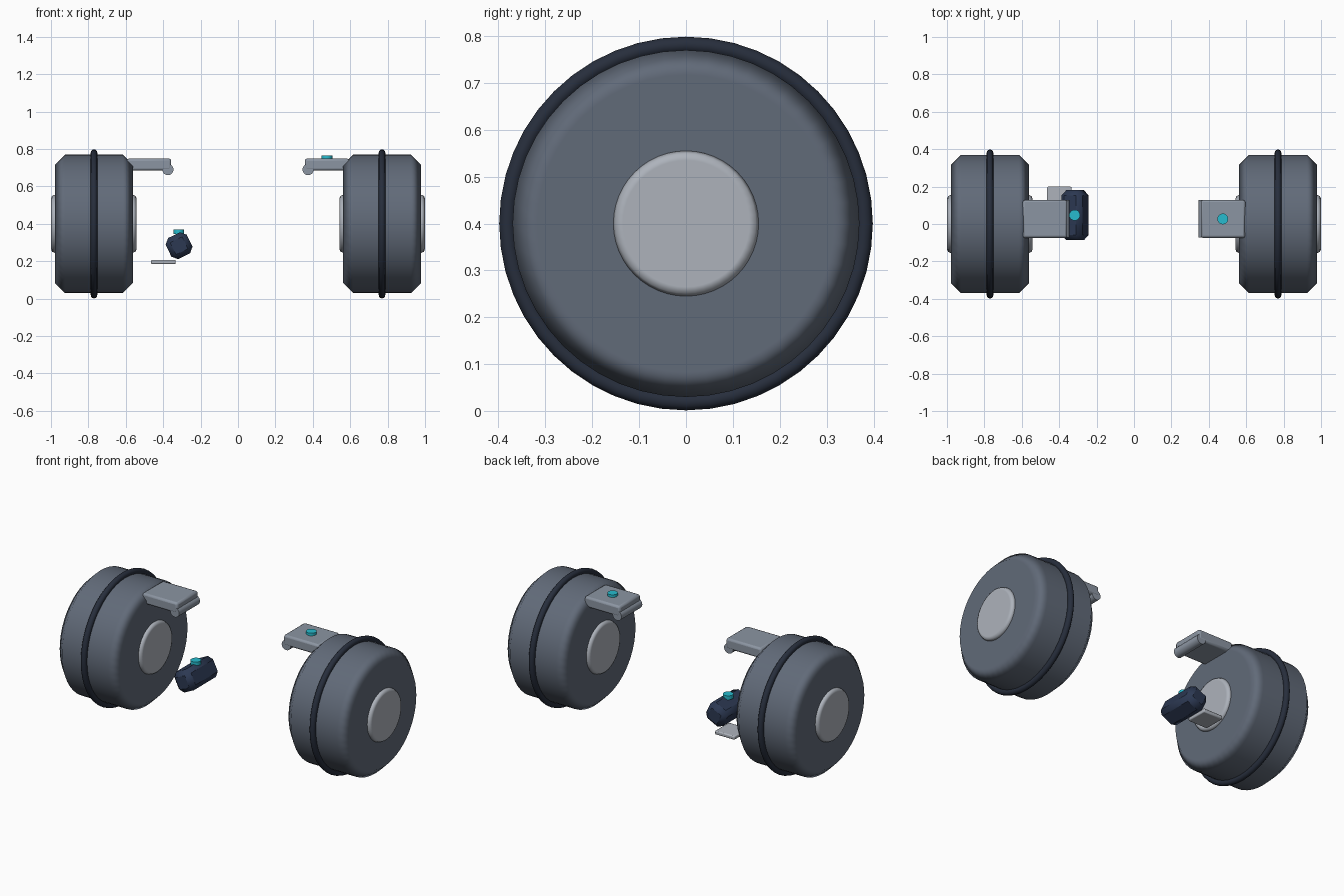
import bpy
from math import radians, pi

if "Cube" in bpy.data.objects:
    bpy.data.objects.remove(bpy.data.objects["Cube"])


def material(name, color):
    m = bpy.data.materials.new(name)
    m.diffuse_color = (*color, 1)
    m.use_nodes = True
    m.node_tree.nodes["Principled BSDF"].inputs["Base Color"].default_value = m.diffuse_color
    return m


SLATE = material("slate", (0.12, 0.145, 0.19))
BLACK = material("dark_trim", (0.02, 0.027, 0.045))
SILVER = material("silver", (0.42, 0.45, 0.5))
STEEL = material("steel", (0.26, 0.3, 0.36))
NAVY = material("navy", (0.025, 0.04, 0.085))
CYAN = material("cyan", (0.02, 0.5, 0.62))


def finish(name, mat, bevel=0, segments=1, angle=30, harden=False):
    ob = bpy.context.object
    ob.name = name
    ob.data.materials.append(mat)
    bpy.ops.object.transform_apply(location=False, rotation=False, scale=True)
    bpy.ops.object.shade_smooth_by_angle(angle=radians(angle))
    if bevel:
        b = ob.modifiers.new("bevel", 'BEVEL')
        b.width = bevel
        b.segments = segments
        b.limit_method = 'ANGLE'
        b.angle_limit = radians(40)
        b.harden_normals = harden
    return ob


def box(name, loc, size, mat, bevel, rot_y=0, segments=2):
    bpy.ops.mesh.primitive_cube_add(size=1, location=loc, rotation=(0, rot_y, 0))
    bpy.context.object.scale = size
    return finish(name, mat, bevel, segments)


def cylinder(name, loc, radius, depth, axis, mat, bevel=0, verts=48, segments=1):
    rot = {'X': (0, pi / 2, 0), 'Y': (pi / 2, 0, 0), 'Z': (0, 0, 0)}[axis]
    bpy.ops.mesh.primitive_cylinder_add(vertices=verts, radius=radius, depth=depth,
                                        location=loc, rotation=rot)
    return finish(name, mat, bevel, segments, harden=bevel > 0)


for side, s in (("left", -1), ("right", 1)):
    # wheel body, centre seam ring and through hub
    cylinder(side + "_drum", (s * 0.77, 0, 0.4), 0.37, 0.416, 'X', SLATE, 0.053)
    bpy.ops.mesh.primitive_torus_add(major_radius=0.381, minor_radius=0.0175,
                                     major_segments=48, minor_segments=12,
                                     location=(s * 0.77, 0, 0.4), rotation=(0, pi / 2, 0))
    finish(side + "_seam_ring", BLACK, angle=60)
    cylinder(side + "_hub", (s * 0.771, 0, 0.4), 0.155, 0.458, 'X', SILVER, 0.02, segments=2)
    # bracket with rounded lip
    box(side + "_bracket", (s * 0.476, 0.027, 0.717), (0.238, 0.203, 0.064), STEEL, 0.012)
    cylinder(side + "_bracket_lip", (s * 0.375, 0.027, 0.69), 0.03, 0.2, 'Y', STEEL, verts=20)

# button on the right bracket
cylinder("bracket_button", (0.475, 0.027, 0.754), 0.029, 0.022, 'Z', CYAN, verts=20)

# tilted grip with its button, and the small plate below
box("grip", (-0.315, 0.047, 0.283), (0.125, 0.267, 0.125), NAVY, 0.027,
    rot_y=radians(-26), segments=1)
cylinder("grip_button", (-0.317, 0.047, 0.358), 0.029, 0.024, 'Z', CYAN, verts=20)
box("foot_plate", (-0.399, 0.132, 0.196), (0.132, 0.135, 0.023), SILVER, 0.006)
